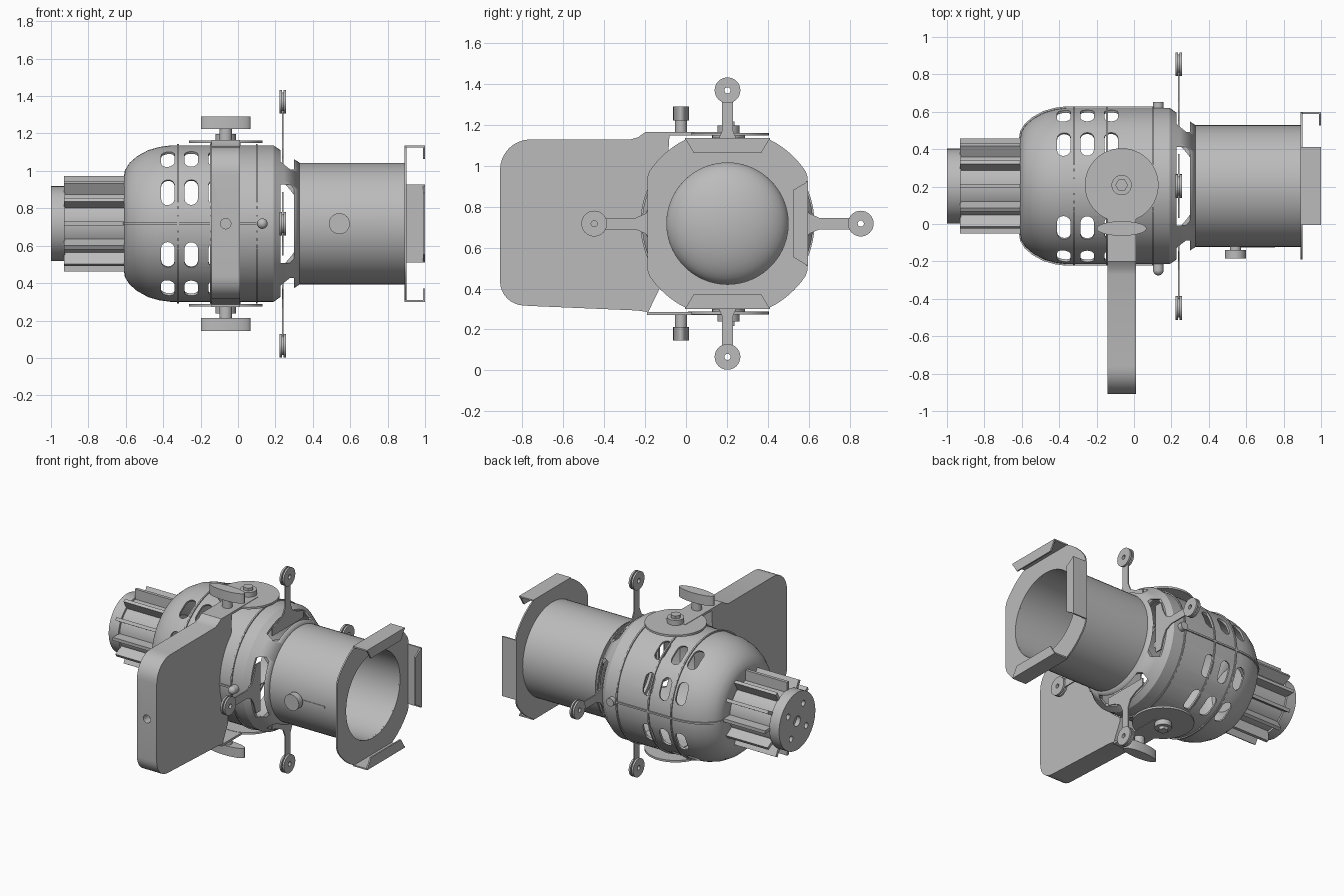
import bpy, bmesh, math
from math import pi, sin, cos, radians
from mathutils import Matrix, Vector

cube = bpy.data.objects.get("Cube")
if cube:
    bpy.data.objects.remove(cube, do_unlink=True)

grey = bpy.data.materials.new("plain grey metal")
grey.use_nodes = True
COLOUR = (0.5, 0.5, 0.5, 1)
grey.diffuse_color = COLOUR
grey.node_tree.nodes["Principled BSDF"].inputs["Base Color"].default_value = COLOUR

# Optical axis runs along x through this point
AXIS = Matrix.Translation((0, 0.203, 0.718))
YZ = Matrix(((0, 0, 1, 0), (1, 0, 0, 0), (0, 1, 0, 0), (0, 0, 0, 1)))
FLIP = Matrix.Diagonal((1, 1, -1, 1))


def spin(angle):
    return AXIS @ Matrix.Rotation(angle, 4, 'X')


def finish(name, bm, matrix, smooth=True):
    bmesh.ops.transform(bm, matrix=matrix, verts=bm.verts)
    bmesh.ops.recalc_face_normals(bm, faces=bm.faces)
    mesh = bpy.data.meshes.new(name)
    bm.to_mesh(mesh)
    bm.free()
    mesh.materials.append(grey)
    ob = bpy.data.objects.new(name, mesh)
    bpy.context.collection.objects.link(ob)
    if smooth:
        activate(ob)
        bpy.ops.object.shade_smooth_by_angle(angle=radians(30))
    return ob


def activate(ob):
    bpy.ops.object.select_all(action='DESELECT')
    ob.select_set(True)
    bpy.context.view_layer.objects.active = ob


def add_prism(bm, pts, low, high, matrix=Matrix()):
    """Extrude a flat outline along local z."""
    rings = [[bm.verts.new(matrix @ Vector((u, v, h))) for u, v in pts] for h in (low, high)]
    bm.faces.new(rings[0])
    bm.faces.new(rings[1])
    for i in range(len(pts)):
        j = (i + 1) % len(pts)
        bm.faces.new((rings[0][i], rings[0][j], rings[1][j], rings[1][i]))


def prism(name, pts, low, high, matrix, smooth=True):
    bm = bmesh.new()
    add_prism(bm, pts, low, high)
    return finish(name, bm, matrix, smooth)


def lathe(name, profile, matrix, closed=True, steps=64):
    """Turn (x, radius) points around local x."""
    bm = bmesh.new()
    verts = [bm.verts.new((x, 0, r)) for x, r in profile]
    edges = [bm.edges.new(p) for p in zip(verts, verts[1:])]
    if closed:
        edges.append(bm.edges.new((verts[-1], verts[0])))
    bmesh.ops.spin(bm, geom=verts + edges, cent=(0, 0, 0), axis=(1, 0, 0),
                   angle=2 * pi, steps=steps, use_merge=True)
    bmesh.ops.remove_doubles(bm, verts=bm.verts, dist=0.0001)
    return finish(name, bm, matrix)


def ring(x0, x1, inner, outer):
    return [(x0, inner), (x0, outer), (x1, outer), (x1, inner)]


def oval(rx, ry, n=32, cx=0, cy=0):
    return [(cx + rx * cos(2 * pi * i / n), cy + ry * sin(2 * pi * i / n)) for i in range(n)]


def box(u, v0, v1):
    return [(-u, v0), (u, v0), (u, v1), (-u, v1)]


def arc(cx, cy, r, start, end, n=8):
    angles = [radians(start + (end - start) * i / n) for i in range(n + 1)]
    return [(cx + r * cos(a), cy + r * sin(a)) for a in angles]


def cut(ob, bm):
    cutter = finish("cutter", bm, Matrix(), False)
    cutter.hide_render = True
    mod = ob.modifiers.new("cut", 'BOOLEAN')
    mod.object = cutter
    mod.solver = 'EXACT'
    activate(ob)
    bpy.ops.object.modifier_apply(modifier=mod.name)
    bpy.data.objects.remove(cutter, do_unlink=True)


# Lamp housing: domed shell, cone nose, vent slots and shutter openings
dome = [(-0.61, 0.25), (-0.605, 0.285), (-0.58, 0.325), (-0.54, 0.36), (-0.48, 0.393),
        (-0.42, 0.41), (-0.36, 0.418)]
shell = [(-0.61, 0.15)] + dome + [(0.19, 0.418), (0.245, 0.38), (0.33, 0.325)]
housing = lathe("lamp_housing", shell, AXIS, closed=False, steps=96)
activate(housing)
wall = housing.modifiers.new("wall", 'SOLIDIFY')
wall.thickness = 0.014
wall.offset = -1
bpy.ops.object.modifier_apply(modifier=wall.name)

bm = bmesh.new()
slot = arc(0, 0.038, 0.036, 0, 180) + arc(0, -0.038, 0.036, 180, 360)
for x in (-0.375, -0.25, -0.122):
    for side in (0, 180):
        for a in (33, 66, -33, -66):
            add_prism(bm, slot, 0.32, 0.5, spin(radians(a + side)) @ Matrix.Translation((x, 0, 0)))
for k in range(4):
    add_prism(bm, box(0.21, 0.29, 0.5), 0.228, 0.3, spin(k * pi / 2) @ YZ)
cut(housing, bm)

# Raised bands and the split-line flange on each side
for x in (-0.32, -0.145, 0.1):
    lathe("housing_band", ring(x - 0.005, x + 0.005, 0.41, 0.426), AXIS)
seam = dome + [(0.12, 0.418)]
outline = [(x - 0.004, r + 0.008) for x, r in seam] + [(x + 0.01, r - 0.01) for x, r in reversed(seam)]
for s in (1, -1):
    prism("split_flange", [(x, s * r) for x, r in outline], -0.006, 0.006, AXIS, False)
    prism("side_latch", oval(0.028, 0.028, 20), 0.41, 0.45, spin(s * pi / 2) @ Matrix.Translation((0.13, 0, 0)))

# Latch ball on the front side
bm = bmesh.new()
bmesh.ops.create_uvsphere(bm, u_segments=20, v_segments=12, radius=0.028)
finish("latch_ball", bm, AXIS @ Matrix.Translation((0.13, -0.45, 0)))

# Lens tube and convex lens
lathe("lens_tube", ring(0.31, 0.892, 0.297, 0.325), AXIS)
lens = [(0.33, 0)] + [(0.33 + 0.14 * cos(t * pi / 20), 0.3 * sin(t * pi / 20)) for t in range(10, -1, -1)]
lathe("lens", lens, AXIS, closed=False)

# Focus knob and its guide slot
front = spin(pi / 2)
knob_at = front @ Matrix.Translation((0.542, 0, 0))
prism("focus_stem", oval(0.03, 0.03), 0.31, 0.345, knob_at)
prism("focus_knob", oval(0.056, 0.056), 0.343, 0.387, knob_at)
prism("focus_track", [(0.55, -0.007), (0.755, -0.007), (0.755, 0.007), (0.55, 0.007)], 0.31, 0.328, front, False)

# Accessory holder: clipped round plate with opening, and three lipped channels
bm = bmesh.new()
n = 96
loops = []
for x in (0.89, 0.9):
    inner, outer = [], []
    for i in range(n):
        c, s = cos(2 * pi * i / n), sin(2 * pi * i / n)
        r = min(0.46, 0.392 / max(abs(c), 1e-6), 0.412 / max(abs(s), 1e-6))
        inner.append(bm.verts.new((x, 0.297 * c, 0.297 * s)))
        outer.append(bm.verts.new((x, r * c, r * s)))
    loops += [inner, outer]
for p, q in ((0, 1), (2, 3), (0, 2), (1, 3)):
    for i in range(n):
        j = (i + 1) % n
        bm.faces.new((loops[p][i], loops[p][j], loops[q][j], loops[q][i]))
finish("holder_plate", bm, AXIS)
for a, r in ((0, 0.418), (pi, 0.418), (-pi / 2, 0.395)):
    frame = spin(a) @ YZ
    prism("holder_channel", box(0.208, r - 0.01, r), 0.89, 1.0, frame, False)
    lip = [(-0.208, r), (0.208, r), (0.165, r - 0.072), (-0.165, r - 0.072)]
    prism("holder_lip", lip, 0.99, 1.0, frame, False)

# Four framing shutters with round grips
half = [(0.17, 0.3), (0.17, 0.35), (0.1, 0.372), (0.05, 0.4), (0.028, 0.45), (0.028, 0.6)]
blade = half + [(-u, r) for u, r in reversed(half)]
for k in range(4):
    turn = spin(k * pi / 2)
    prism("shutter_blade", blade, 0.235, 0.243, turn @ YZ, False)
    grip = turn @ Matrix.Translation((0, 0, 0.652))
    for x0, x1 in ((0.222, 0.235), (0.243, 0.256)):
        lathe("shutter_grip", ring(x0, x1, 0.015, 0.063), grip, steps=32)
    lathe("shutter_grip_core", ring(0.234, 0.244, 0.015, 0.05), grip, steps=32)

# Rear heat sink with radial fins and a drilled end cap
lathe("heat_sink_core", ring(-0.93, -0.6, 0.0, 0.185), AXIS)
for k in range(12):
    prism("heat_sink_fin", box(0.011, 0.17, 0.255), -0.93, -0.6, spin(k * pi / 6) @ YZ, False)
cap = prism("end_cap", oval(0.2, 0.2, 48), -1.0, -0.925, AXIS @ YZ)
bm = bmesh.new()
add_prism(bm, oval(0.035, 0.035, 20), -1.1, -0.97, AXIS @ YZ)
for k in range(4):
    add_prism(bm, oval(0.02, 0.02, 16, 0, 0.12), -1.1, -0.97, spin(k * pi / 2 + 0.6) @ YZ)
cut(cap, bm)

# Yoke: solid bracket with rounded corners and a mounting hole
side = arc(-0.76, 0.98, 0.15, 180, 90)
side += [(-0.27, 1.13), (-0.235, 1.14), (-0.2, 1.165), (-0.08, 1.165), (-0.127, 0.405), (-0.185, 0.285)]
side += [(-0.24, 0.293), (-0.76, 0.315)] + arc(-0.79, 0.437, 0.12, 270, 180)
yoke = prism("yoke", side, -0.142, 0.01, YZ)
bm = bmesh.new()
add_prism(bm, oval(0.028, 0.028, 24, -0.066, 0.718), 0.85, 1.0, Matrix.Rotation(pi / 2, 4, 'X'))
cut(yoke, bm)

# Pivot plates, bolts and tightening knobs above and below
for s in (Matrix(), FLIP):
    pivot = AXIS @ s @ Matrix.Translation((-0.066, 0.005, 0))
    prism("yoke_arm", [(-0.076, -0.4), (0.076, -0.4), (0.076, 0), (-0.076, 0)], 0.432, 0.447, pivot, False)
    prism("pivot_plate", oval(0.197, 0.197, 64), 0.43, 0.444, pivot)
    prism("pivot_post", oval(0.08, 0.08), 0.4, 0.435, pivot)
    prism("pivot_washer", oval(0.054, 0.054), 0.44, 0.48, pivot)
    prism("pivot_bolt", oval(0.034, 0.034, 6), 0.47, 0.5, pivot, False)
    knob = pivot @ Matrix.Translation((0, -0.232, 0))
    prism("clamp_stem", oval(0.034, 0.03), 0.44, 0.512, knob)
    prism("clamp_knob", oval(0.133, 0.039, 40), 0.505, 0.573, knob)
